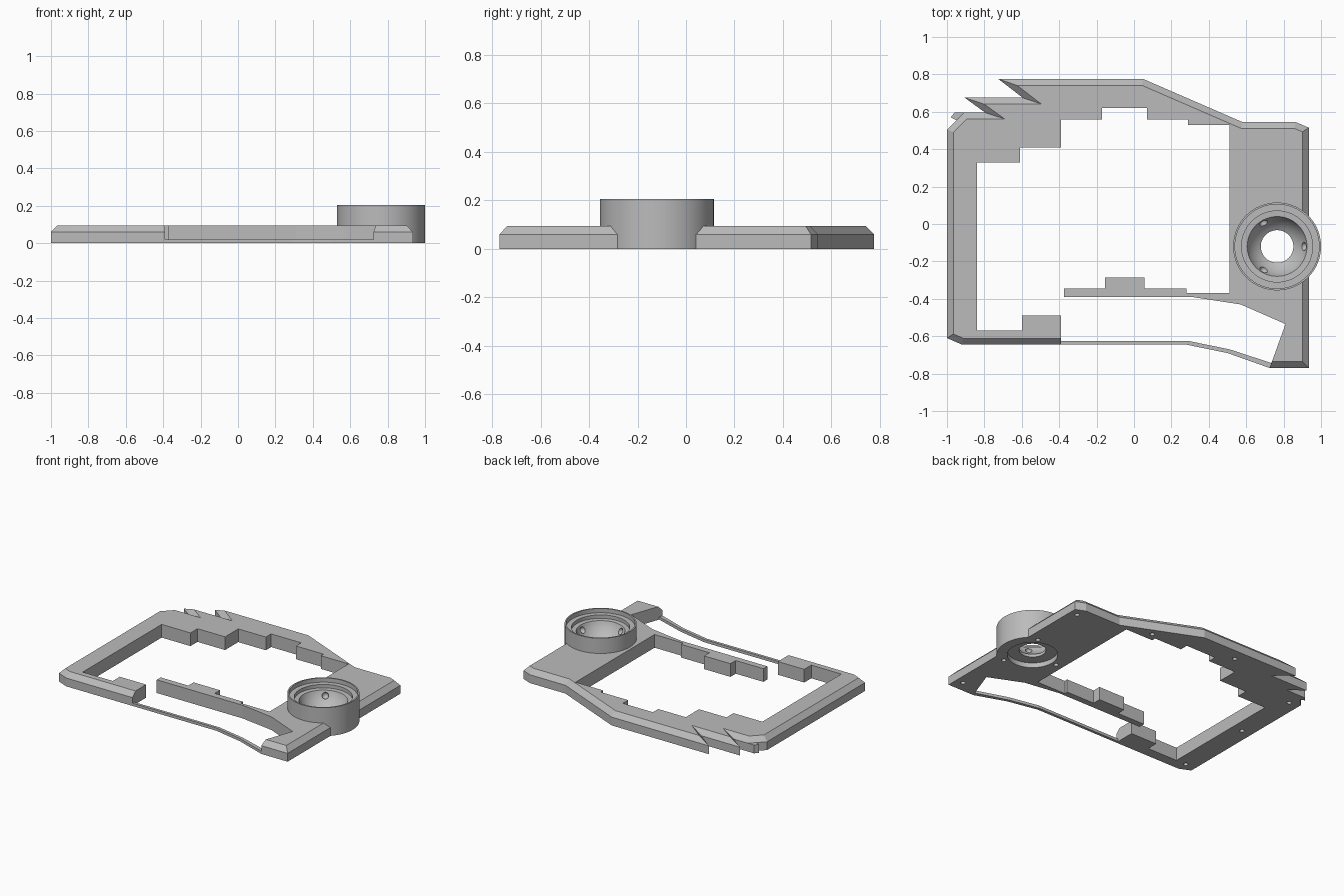
import bpy, bmesh, math
from mathutils import Vector, Matrix

cube = bpy.data.objects.get("Cube")
if cube:
    bpy.data.objects.remove(cube)

grey = bpy.data.materials.new("plain grey")
grey.use_nodes = True
grey.diffuse_color = (0.5, 0.5, 0.5, 1)
grey.node_tree.nodes["Principled BSDF"].inputs["Base Color"].default_value = (0.5, 0.5, 0.5, 1)

HEIGHT, SHOULDER, BEVEL = 0.095, 0.06, 0.034
CUP = Vector((0.765, -0.12, 0))


def finish(name, bm):
    bmesh.ops.recalc_face_normals(bm, faces=bm.faces)
    mesh = bpy.data.meshes.new(name)
    bm.to_mesh(mesh)
    bm.free()
    mesh.materials.append(grey)
    ob = bpy.data.objects.new(name, mesh)
    bpy.context.collection.objects.link(ob)
    return ob


def stack(name, layers):
    """Solid through matching (outline, height) layers, capped at both ends."""
    bm = bmesh.new()
    rings = [[bm.verts.new((p[0], p[1], z)) for p in pts] for pts, z in layers]
    for low, high in zip(rings, rings[1:]):
        for i in range(len(low)):
            j = (i + 1) % len(low)
            bm.faces.new((low[i], low[j], high[j], high[i]))
    bm.faces.new(rings[0][::-1])
    bm.faces.new(rings[-1])
    return finish(name, bm)


def inset(pts, amounts):
    """Move each edge inward by its own amount and mitre the corners."""
    pts = [Vector(p) for p in pts]
    result = []
    for i, p in enumerate(pts):
        a = (p - pts[i - 1]).normalized()
        b = (pts[(i + 1) % len(pts)] - p).normalized()
        pa = p + Vector((-a.y, a.x)) * amounts[i - 1]
        pb = p + Vector((-b.y, b.x)) * amounts[i]
        cross = a.x * b.y - a.y * b.x
        d = pb - pa
        result.append(pa + a * (d.x * b.y - d.y * b.x) / cross)
    return result


def cut(target, bm):
    cutter = finish("cutter", bm)
    cutter.hide_render = True
    mod = target.modifiers.new("cut", 'BOOLEAN')
    mod.operation, mod.solver, mod.object = 'DIFFERENCE', 'EXACT', cutter
    bpy.context.view_layer.objects.active = target
    bpy.ops.object.modifier_apply(modifier=mod.name)
    bpy.data.objects.remove(cutter)


def add_drill(bm, x, y, radius, depth, segments=16):
    bmesh.ops.create_cone(bm, cap_ends=True, segments=segments, radius1=radius,
                          radius2=radius, depth=2 * depth,
                          matrix=Matrix.Translation((x, y, 0)))


# Frame: bevelled outer edge with barbs, stepped plain inner edge
outer = [(.935, -.77), (.935, .515), (.865, .545), (.58, .545), (.05, .775),
         (-.725, .775), (-.595, .675), (-.905, .675), (-.795, .595),
         (-.91, .595), (-1, .505), (-1, -.61), (-.92, -.645), (-.39, -.645)]
inner = [(-.39, -.49), (-.6, -.49), (-.6, -.57), (-.84, -.57), (-.84, .33),
         (-.61, .33), (-.61, .41), (-.39, .41), (-.39, .56), (-.17, .56),
         (-.17, .62), (.07, .62), (.07, .56), (.29, .56), (.29, .53),
         (.51, .53), (.51, -.37), (.28, -.37), (.28, -.345), (.055, -.345),
         (.055, -.285), (-.155, -.285), (-.155, -.345), (-.375, -.345),
         (-.375, -.39), (.31, -.39), (.57, -.43), (.81, -.535), (.725, -.77)]
outline = outer + inner
amounts = [BEVEL] * (len(outer) - 1) + [0] * len(inner) + [BEVEL]
frame = stack("frame", [(outline, 0), (outline, SHOULDER),
                        (inset(outline, amounts), HEIGHT)])

# Opening for the cup, and screw holes underneath
bm = bmesh.new()
add_drill(bm, CUP.x, CUP.y, 0.233, 0.2, 64)
for x, y in [(.88, .47), (.34, .59), (-.28, .69), (-.92, .48),
             (-.92, 0), (-.92, -.57), (.88, -.69)]:
    add_drill(bm, x, y, 0.016, 0.05)
cut(frame, bm)

# Small barb at the back corner
stack("corner_barb", [([(-.98, .57), (-.95, .555), (-.9, .59), (-.91, .595),
                        (-.96, .595)], z) for z in (0, SHOULDER)])

# Thin front strip
strip = [(-.4, -.645), (.28, -.645), (.5, -.69), (.725, -.77),
         (.74, -.745), (.51, -.67), (.29, -.625), (-.4, -.625)]
stack("front_strip", [(strip, 0), (strip, 0.02)])

# Cup: turned profile with a stepped rim, round bowl and open bottom
profile = [(.165, 0), (.235, 0), (.235, .205), (.225, .205), (.225, .175),
           (.19, .175), (.19, .15)]
bowl_radius, bowl_z = 0.168, 0.2
for k in range(9):
    r = math.radians(72 - k * 5.1)
    profile.append((bowl_radius * math.sin(r), bowl_z - bowl_radius * math.cos(r)))
profile += [(profile[-1][0], .035), (.165, .035)]
bm = bmesh.new()
SIDES = 64
turns = [[bm.verts.new((CUP.x + r * math.cos(t), CUP.y + r * math.sin(t), z))
          for r, z in profile]
         for t in (math.tau * i / SIDES for i in range(SIDES))]
for i in range(SIDES):
    a, b = turns[i - 1], turns[i]
    for j in range(len(profile)):
        bm.faces.new((a[j - 1], b[j - 1], b[j], a[j]))
cup = finish("cup", bm)

# Three bearing sockets in the bowl and three screw holes below
bm = bmesh.new()
for i in range(3):
    t = math.tau * i / 3
    ray = Vector((math.cos(t), math.sin(t), 0))
    socket = CUP + ray * 0.145 + Vector((0, 0, 0.115))
    bmesh.ops.create_uvsphere(bm, u_segments=16, v_segments=10, radius=0.023,
                              matrix=Matrix.Translation(socket))
    hole = CUP - ray * 0.2
    add_drill(bm, hole.x, hole.y, 0.016, 0.04)
cut(cup, bm)

bpy.ops.object.select_all(action='DESELECT')
cup.select_set(True)
bpy.context.view_layer.objects.active = cup
bpy.ops.object.shade_smooth_by_angle(angle=math.radians(30))
